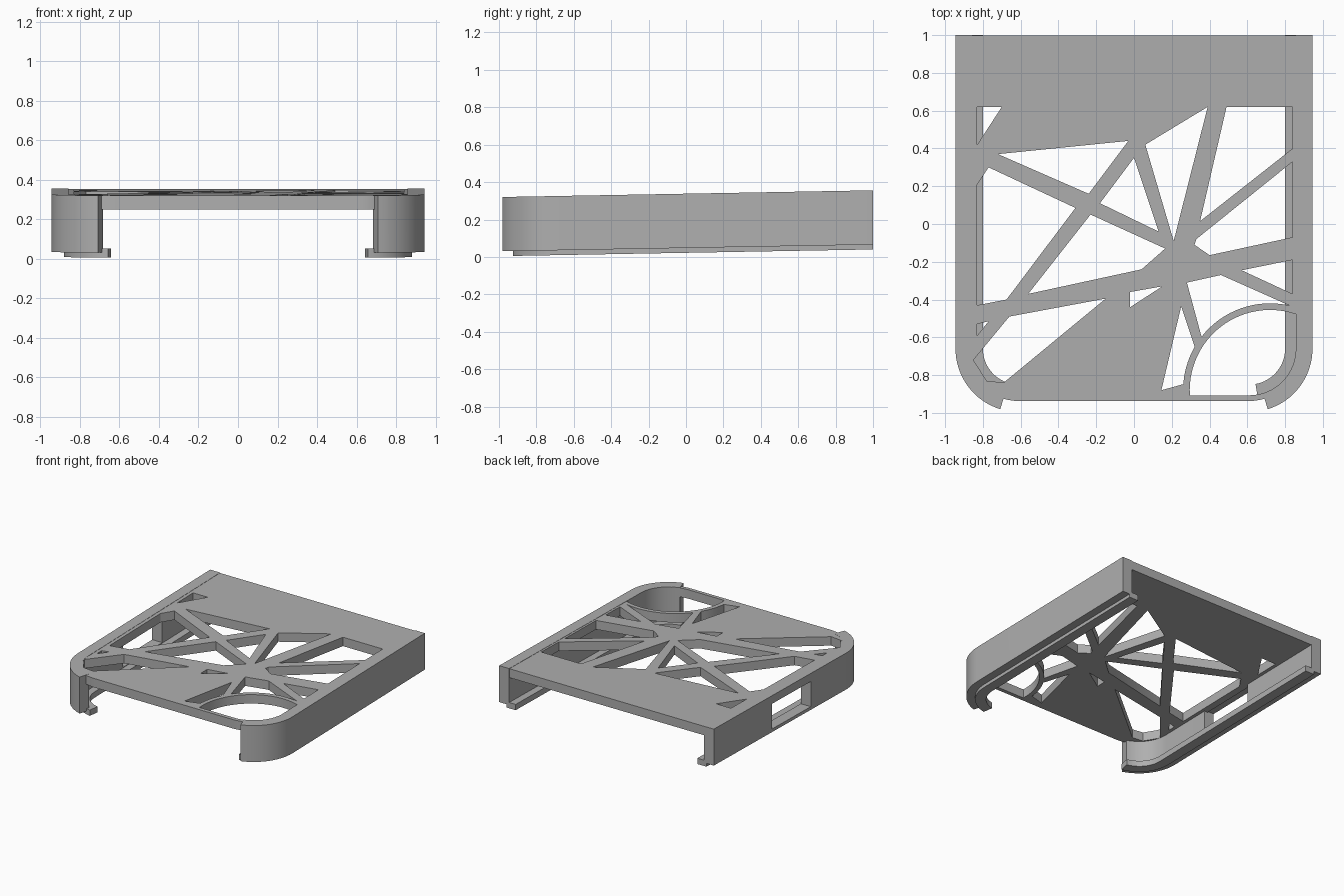
import bpy, bmesh
from math import sin, cos, radians

if "Cube" in bpy.data.objects:
    bpy.data.objects.remove(bpy.data.objects["Cube"])

grey = bpy.data.materials.new("matte grey")
grey.use_nodes = True
colour = (0.43, 0.43, 0.43, 1)
grey.diffuse_color = colour
grey.node_tree.nodes["Principled BSDF"].inputs["Base Color"].default_value = colour

CX, CY = 0.61, -0.66          # centre of the rounded front corners
TOP, UNDER = 0.32, 0.247      # plate heights before the slope is applied


def arc(cx, cy, r, a0, a1, n=16):
    angles = [radians(a0 + (a1 - a0) * i / n) for i in range(n + 1)]
    return [(cx + r * cos(a), cy + r * sin(a)) for a in angles]


def mirror(points):
    return [(-x, y) for x, y in points]


def prism(bm, points, z0, z1):
    """Extrude a flat outline between two heights."""
    face = bm.faces.new([bm.verts.new((x, y, z0)) for x, y in points])
    top = bmesh.ops.extrude_face_region(bm, geom=[face])["geom"]
    for v in top:
        if isinstance(v, bmesh.types.BMVert):
            v.co.z = z1


def make(name, prisms):
    bm = bmesh.new()
    for points, z0, z1 in prisms:
        prism(bm, points, z0, z1)
    bmesh.ops.recalc_face_normals(bm, faces=bm.faces)
    mesh = bpy.data.meshes.new(name)
    bm.to_mesh(mesh)
    bm.free()
    mesh.materials.append(grey)
    ob = bpy.data.objects.new(name, mesh)
    bpy.context.collection.objects.link(ob)
    return ob


def cut(ob, prisms):
    """Subtract prisms from an object and bake the result."""
    cutter = make("cutter", prisms)
    cutter.hide_render = True
    mod = ob.modifiers.new("cut", "BOOLEAN")
    mod.operation, mod.solver, mod.object = "DIFFERENCE", "EXACT", cutter
    bpy.context.view_layer.objects.active = ob
    bpy.ops.object.modifier_apply(modifier=mod.name)
    bpy.data.objects.remove(cutter)


def curl(r_in, r_out, end, back=1.0):
    """Outline of a strip along the side that curls round the front corner."""
    return ([(CX + r_out, back)] + arc(CX, CY, r_out, 0, end)
            + arc(CX, CY, r_in, end, 0) + [(CX + r_in, back)])


# Top plate outline with rounded front corners
corner = arc(CX, CY, 0.277, 0, -90)
plate_outline = [(0.887, 0.997)] + corner + mirror(corner)[::-1] + [(-0.887, 0.997)]
plate = make("top_plate", [(plate_outline, UNDER, TOP - 0.002)])

# Openings between the radiating ribs
L, R = -0.83, 0.84
openings = [
    [(L, 0.62), (-0.70, 0.62), (L, 0.42)],
    [(-0.72, 0.37), (-0.03, 0.44), (-0.24, 0.16)],
    [(0, 0.35), (0.13, -0.04), (-0.18, 0.11)],
    [(-0.77, 0.30), (-0.31, 0.085), (-0.675, -0.40), (L, -0.43), (L, 0.21)],
    [(-0.23, 0.05), (0.165, -0.13), (0.04, -0.24), (-0.56, -0.37)],
    [(0.06, 0.42), (0.39, 0.62), (0.21, -0.09)],
    [(0.49, 0.62), (R, 0.62), (R, 0.40), (0.35, 0.015)],
    [(R, 0.33), (R, -0.07), (0.40, -0.165), (0.32, -0.11), (0.33, -0.08)],
    [(0.57, -0.245), (R, -0.19), (R, -0.37)],
    [(-0.66, -0.49), (-0.15, -0.395), (-0.69, -0.84), (-0.78, -0.83), (-0.85, -0.72)],
    [(-0.02, -0.36), (0.15, -0.33), (-0.02, -0.44)],
    [(L, -0.53), (-0.77, -0.515), (L, -0.59)],
]
# Openings beside the ring, then the large round opening itself
HX, HY = 0.72, -0.88
openings.append([(0.28, -0.31), (0.46, -0.27)] + arc(HX, HY, 0.46, 77, 142))
openings.append([(0.25, -0.435)] + arc(HX, HY, 0.46, 150, 176) + [(0.145, -0.88)])
openings.append(arc(HX, HY, 0.425, 71.2, 183.6, 28) + arc(CX, CY, 0.247, -90, 0))
cut(plate, [(points, 0.1, 0.5) for points in openings])

# Side walls, each with a foot rail and an inward lip
parts = [plate]
for side, flip in (("left", list), ("right", mirror)):
    wall = make(side + "_wall", [(flip(curl(0.247, 0.335, -73)), 0.03, TOP)])
    rail = make(side + "_foot_rail", [(flip(curl(0.19, 0.27, -80)), 0.004, 0.05)])
    if side == "right":
        window = [(-1.1, -0.22), (-0.84, -0.22), (-0.84, 0.27), (-1.1, 0.27)]
        cut(wall, [(window, 0.055, 0.255)])
    parts += [wall, rail]

# Gentle rise toward the back, and soft shading on the curves
for ob in parts:
    for v in ob.data.vertices:
        v.co.z += 0.018 * (v.co.y + 1)
    bpy.ops.object.select_all(action="DESELECT")
    ob.select_set(True)
    bpy.context.view_layer.objects.active = ob
    bpy.ops.object.shade_smooth_by_angle(angle=radians(30))
